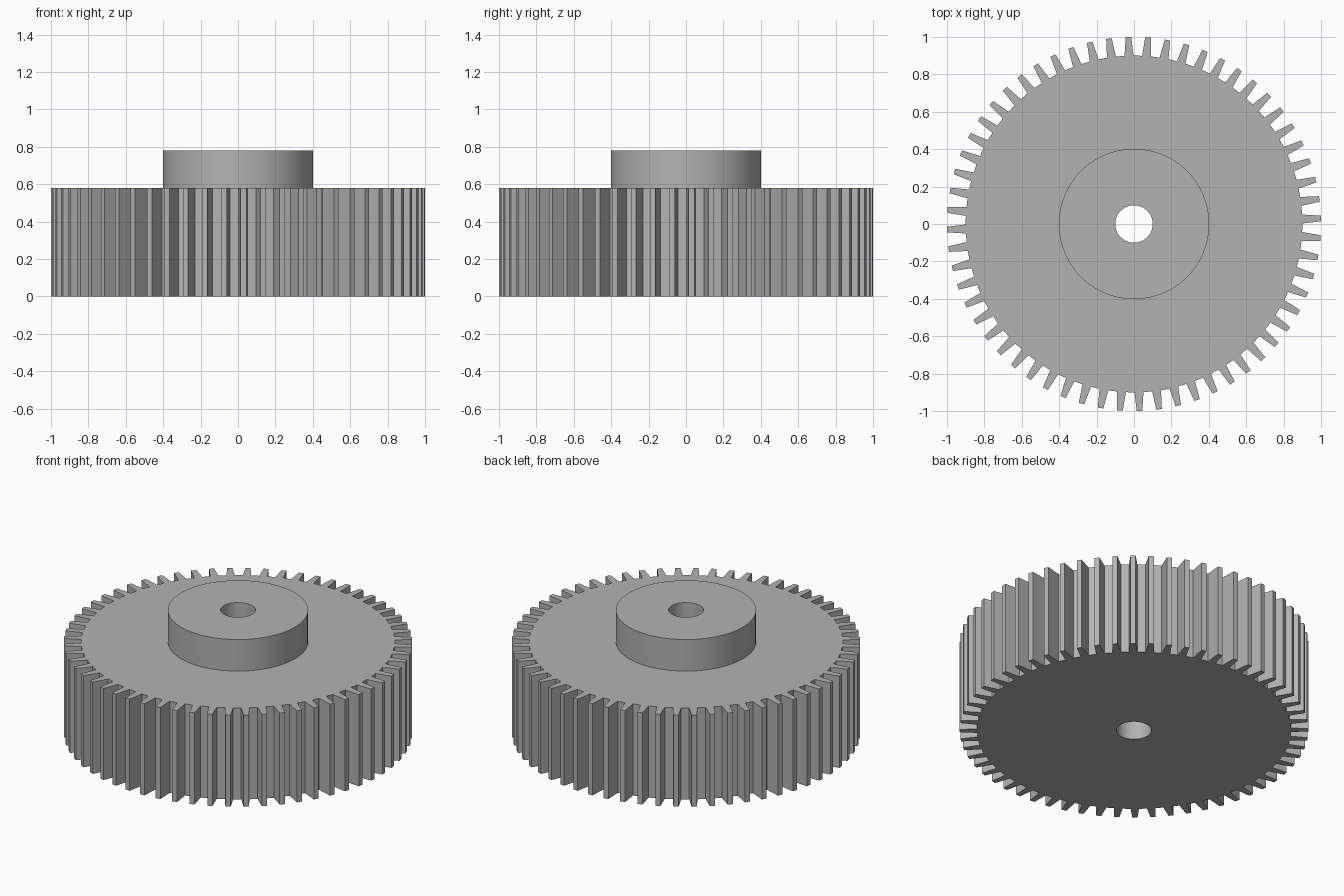
import bpy, bmesh
from math import cos, sin, pi, radians

cube = bpy.data.objects.get("Cube")
if cube:
    bpy.data.objects.remove(cube, do_unlink=True)

TEETH = 60
ROOT_R, TIP_R = 0.9, 1.0
ROOT_HALF, TIP_HALF = 0.024, 0.015   # half widths of one tooth
OFFSET = radians(1.7)
BORE_R, HUB_R = 0.1, 0.402
GEAR_TOP, HUB_TOP = 0.58, 0.78

steel = bpy.data.materials.new("grey steel")
steel.use_nodes = True
GREY = (0.45, 0.45, 0.45, 1)
steel.diffuse_color = GREY
steel.node_tree.nodes["Principled BSDF"].inputs["Base Color"].default_value = GREY


def circle(radius, sides=96):
    return [(radius * cos(2 * pi * i / sides), radius * sin(2 * pi * i / sides))
            for i in range(sides)]


def gear_outline():
    points = []
    for i in range(TEETH):
        a = OFFSET + 2 * pi * i / TEETH
        for r, w in ((ROOT_R, -ROOT_HALF), (TIP_R, -TIP_HALF),
                     (TIP_R, TIP_HALF), (ROOT_R, ROOT_HALF)):
            points.append((r * cos(a) - w * sin(a), r * sin(a) + w * cos(a)))
    return points


def bored_prism(name, outline, bottom, top):
    """Extrude an outline with a round bore through its centre."""
    bm = bmesh.new()
    edges = []
    for loop in (outline, circle(BORE_R)):
        verts = [bm.verts.new((x, y, bottom)) for x, y in loop]
        edges += [bm.edges.new((v, verts[i - 1])) for i, v in enumerate(verts)]
    bmesh.ops.triangle_fill(bm, edges=edges, use_beauty=True, normal=(0, 0, 1))
    result = bmesh.ops.extrude_face_region(bm, geom=bm.faces[:], use_keep_orig=True)
    moved = [g for g in result["geom"] if isinstance(g, bmesh.types.BMVert)]
    bmesh.ops.translate(bm, verts=moved, vec=(0, 0, top - bottom))
    bmesh.ops.recalc_face_normals(bm, faces=bm.faces[:])
    mesh = bpy.data.meshes.new(name)
    bm.to_mesh(mesh)
    bm.free()
    mesh.materials.append(steel)
    obj = bpy.data.objects.new(name, mesh)
    bpy.context.collection.objects.link(obj)
    # Smooth round walls, crisp rims and teeth
    bpy.ops.object.select_all(action="DESELECT")
    obj.select_set(True)
    bpy.context.view_layer.objects.active = obj
    bpy.ops.object.shade_smooth_by_angle(angle=radians(5))
    return obj


# Toothed wheel with the raised hub on top
bored_prism("toothed_wheel", gear_outline(), 0, GEAR_TOP)
bored_prism("hub", circle(HUB_R), GEAR_TOP, HUB_TOP)
